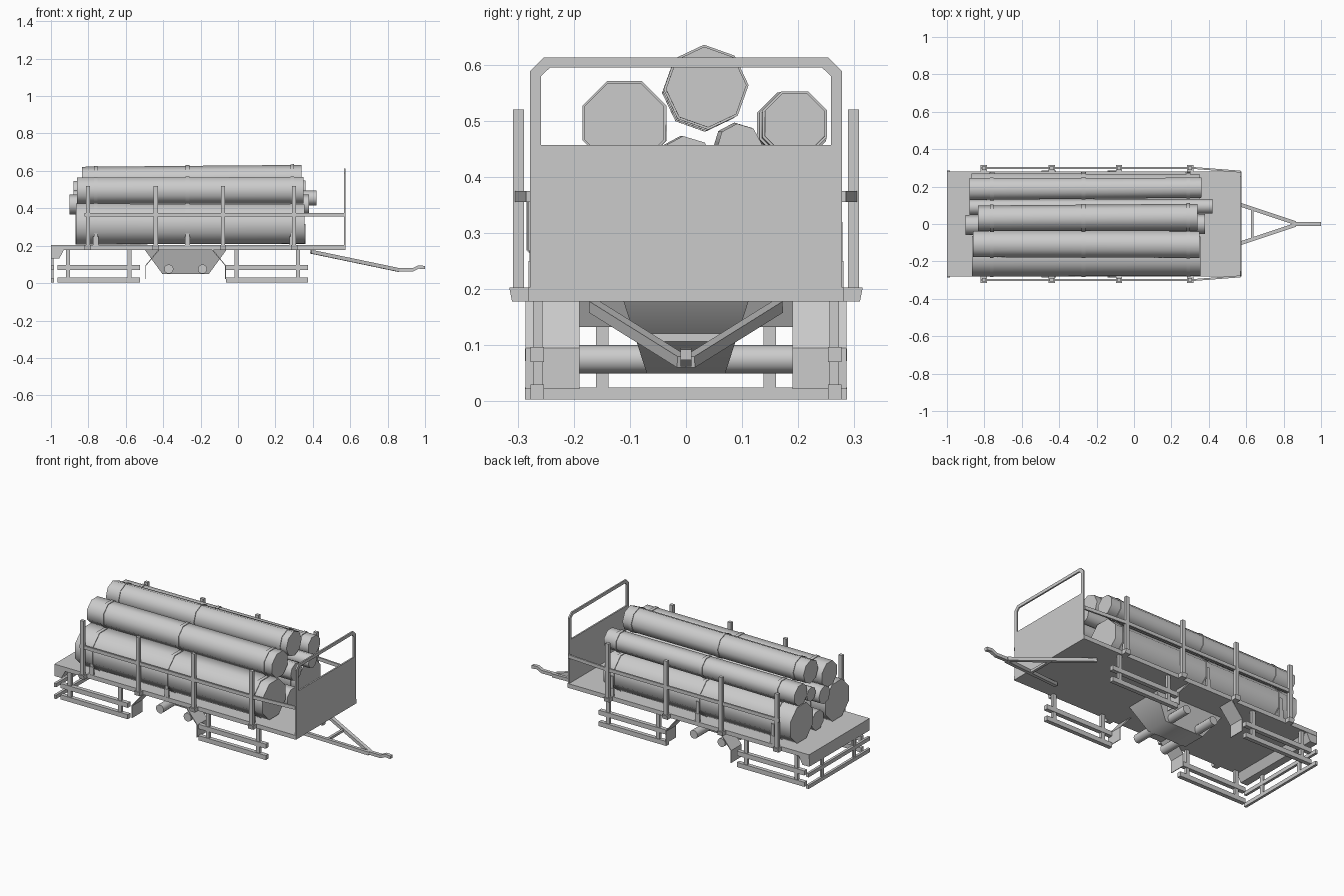
import bpy, bmesh, math
from mathutils import Vector

if "Cube" in bpy.data.objects:
    bpy.data.objects.remove(bpy.data.objects["Cube"])

grey = bpy.data.materials.new("plain_grey")
COLOR = (0.6, 0.6, 0.6, 1)
grey.diffuse_color = COLOR
grey.use_nodes = True
grey.node_tree.nodes["Principled BSDF"].inputs["Base Color"].default_value = COLOR


def finish(name, bm, smooth=None):
    bmesh.ops.recalc_face_normals(bm, faces=bm.faces)
    mesh = bpy.data.meshes.new(name)
    bm.to_mesh(mesh)
    bm.free()
    mesh.materials.append(grey)
    ob = bpy.data.objects.new(name, mesh)
    bpy.context.collection.objects.link(ob)
    if smooth:
        bpy.ops.object.select_all(action='DESELECT')
        ob.select_set(True)
        bpy.context.view_layer.objects.active = ob
        bpy.ops.object.shade_smooth_by_angle(angle=math.radians(smooth))
    return ob


def box(name, x, y, z):
    bm = bmesh.new()
    bmesh.ops.create_cube(bm, size=1)
    for v in bm.verts:
        v.co = [(a + b) / 2 + c * (b - a) for c, (a, b) in zip(v.co, (x, y, z))]
    return finish(name, bm)


def extrude(name, outline, offset):
    # Extrude a planar outline along a vector
    bm = bmesh.new()
    face = bm.faces.new([bm.verts.new(p) for p in outline])
    ext = bmesh.ops.extrude_face_region(bm, geom=[face])
    moved = [v for v in ext["geom"] if isinstance(v, bmesh.types.BMVert)]
    bmesh.ops.translate(bm, verts=moved, vec=offset)
    return finish(name, bm)


def beam(name, points, w, h):
    # Rectangular bar swept along a path, kept upright
    bm = bmesh.new()
    pts = [Vector(p) for p in points]
    rings = []
    for i, p in enumerate(pts):
        d = (pts[min(i + 1, len(pts) - 1)] - pts[max(i - 1, 0)]).normalized()
        side = d.cross(Vector((0, 0, 1))).normalized() * w / 2
        up = side.cross(d).normalized() * h / 2
        rings.append([bm.verts.new(p + side * a + up * b)
                      for a, b in ((1, 1), (-1, 1), (-1, -1), (1, -1))])
    for r, s in zip(rings, rings[1:]):
        for k in range(4):
            bm.faces.new((r[k], r[k - 1], s[k - 1], s[k]))
    bm.faces.new(rings[0])
    bm.faces.new(rings[-1])
    return finish(name, bm)


def rod(name, a, b, r1, r2, sides, turn=0.0, smooth=50):
    # Tapered prism between two points
    bm = bmesh.new()
    a, b = Vector(a), Vector(b)
    d = (b - a).normalized()
    u = Vector((0, 0, 1))
    v = d.cross(u).normalized()
    ends = []
    for p, r in ((a, r1), (b, r2)):
        ring = []
        for k in range(sides):
            t = turn + math.tau * k / sides
            ring.append(bm.verts.new(p + (u * math.cos(t) + v * math.sin(t)) * r))
        ends.append(ring)
        bm.faces.new(ring)
    for k in range(sides):
        bm.faces.new((ends[0][k], ends[0][k - 1], ends[1][k - 1], ends[1][k]))
    return finish(name, bm, smooth)


# Deck and rear lip
box("deck", (-1, 0.575), (-0.282, 0.282), (0.178, 0.203))
extrude("rear_lip", [(-1, -0.28, 0.18), (-1, -0.28, 0.132),
                     (-0.955, -0.28, 0.132), (-0.93, -0.28, 0.18)], (0, 0.56, 0))

# Headboard panel and chamfered hoop
box("headboard_panel", (0.566, 0.575), (-0.278, 0.278), (0.2, 0.457))
half = [(0.278, 0.45), (0.278, 0.588), (0.253, 0.613)]
inner = [(0.258, 0.45), (0.258, 0.58), (0.242, 0.595)]
outline = half + [(-y, z) for y, z in half[::-1]]
outline += [(-y, z) for y, z in inner] + inner[::-1]
extrude("headboard_hoop", [(0.566, y, z) for y, z in outline], (0.009, 0, 0))

# Side posts, rails, side guards and mudguards
for s, side in ((-1, "right"), (1, "left")):
    for i, x in enumerate((-0.803, -0.44, -0.08, 0.3)):
        box(f"{side}_post_{i}", (x - 0.011, x + 0.011),
            sorted((s * 0.289, s * 0.308)), (0.19, 0.52))
        extrude(f"{side}_post_foot_{i}",
                [(x - 0.017, s * 0.28, 0.178), (x - 0.017, s * 0.31, 0.178),
                 (x - 0.017, s * 0.315, 0.203), (x - 0.017, s * 0.28, 0.203)],
                (0.034, 0, 0))
    beam(f"{side}_rail", [(-0.82, s * 0.3, 0.365), (0.31, s * 0.3, 0.365),
                          (0.57, s * 0.28, 0.365)], 0.01, 0.02)
    for g, x0 in (("rear", -0.965), ("front", -0.065)):
        for i, z in enumerate((0.003, 0.07)):
            box(f"{side}_{g}_guard_rail_{i}", (x0, x0 + 0.44),
                sorted((s * 0.253, s * 0.277)), (z, z + 0.027))
        for i, x in enumerate((x0 + 0.057, x0 + 0.385)):
            box(f"{side}_{g}_guard_post_{i}", (x - 0.011, x + 0.011),
                sorted((s * 0.256, s * 0.273)), (0.01, 0.18))
    for g, m in (("front", 1), ("rear", -1)):
        x = [-0.28 + m * k for k in (0.145, 0.215, 0.211, 0.138)]
        extrude(f"{side}_{g}_mudguard",
                [(x[0], s * 0.19, 0.18), (x[1], s * 0.19, 0.095),
                 (x[1], s * 0.19, 0.022), (x[2], s * 0.19, 0.022),
                 (x[2], s * 0.19, 0.093), (x[3], s * 0.19, 0.18)],
                (0, s * 0.096, 0))
    # Rear guard uprights and drawbar arms
    box(f"{side}_rear_upright", (-0.996, -0.986),
        sorted((s * 0.138, s * 0.16)), (0.003, 0.135))
    beam(f"{side}_drawbar_arm", [(0.39, s * 0.163, 0.168),
                                 (0.86, s * 0.006, 0.07)], 0.02, 0.02)

# Rear guard rails
for i, z in enumerate((0.003, 0.072)):
    box(f"rear_guard_rail_{i}", (-1, -0.985), (-0.287, 0.287), (z, z + 0.022))

# Drawbar brace and tongue
box("drawbar_brace", (0.625, 0.64), (-0.085, 0.085), (0.107, 0.121))
beam("tow_tongue", [(0.84, 0, 0.072), (0.935, 0, 0.071),
                    (0.965, 0, 0.086), (1, 0, 0.083)], 0.02, 0.018)

# Tapered underbody and axles
bm = bmesh.new()
bmesh.ops.create_cube(bm, size=2)
for v in bm.verts:
    top = v.co.z > 0
    hx, hy, z = (0.22, 0.112, 0.18) if top else (0.125, 0.07, 0.05)
    v.co = (-0.28 + v.co.x * hx, v.co.y * hy, z)
finish("underbody", bm, 65)
for i, x in enumerate((-0.37, -0.19)):
    rod(f"axle_{i}", (x, -0.2, 0.075), (x, 0.2, 0.075), 0.025, 0.025, 12)

# Logs: x range, y and z at each end, radius at each end, sides, turn
logs = {
    "lower_right_log": (-0.865, 0.355, -0.172, -0.172, 0.316, 0.316, 0.118, 0.114, 8, 0.39),
    "lower_left_log": (-0.87, 0.35, 0.165, 0.165, 0.312, 0.312, 0.114, 0.11, 8, 0.39),
    "upper_right_log": (-0.86, 0.35, -0.108, -0.11, 0.494, 0.496, 0.075, 0.077, 8, 0.39),
    "upper_left_log": (-0.88, 0.36, 0.187, 0.194, 0.488, 0.495, 0.063, 0.058, 8, 0.39),
    "top_log": (-0.835, 0.34, 0.03, 0.036, 0.553, 0.56, 0.069, 0.072, 8, 0.05),
    "core_log": (-0.9, 0.38, -0.005, 0.0, 0.42, 0.42, 0.053, 0.053, 8, 0.1),
    "thin_log": (-0.88, 0.42, 0.09, 0.095, 0.455, 0.455, 0.042, 0.04, 8, 0.1),
    "floor_log": (-0.86, 0.36, 0.0, 0.0, 0.262, 0.262, 0.058, 0.058, 8, 0.39),
}
for name, (x0, x1, y0, y1, z0, z1, r0, r1, n, turn) in logs.items():
    a, b = Vector((x0, y0, z0)), Vector((x1, y1, z1))
    rod(name, a, b, r0, r1, n, turn)
    if name.startswith(("core", "thin", "floor")):
        continue
    # Straps hugging the outer logs
    for i, x in enumerate((-0.76, -0.27, 0.29)):
        t0, t1 = [(x + d - x0) / (x1 - x0) for d in (-0.01, 0.01)]
        r = r0 + (r1 - r0) * t0 + 0.004
        rod(f"{name}_strap_{i}", a.lerp(b, t0), a.lerp(b, t1), r, r, n, turn)

# Strap anchors on the deck
for i, x in enumerate((-0.76, -0.27, 0.29)):
    for s in (-1, 1):
        box(f"strap_anchor_{i}_{'left' if s > 0 else 'right'}", (x - 0.014, x + 0.014),
            sorted((s * 0.27, s * 0.281)), (0.2, 0.25))
        box(f"strap_tail_{i}_{'left' if s > 0 else 'right'}", (x - 0.01, x + 0.01),
            sorted((s * 0.274, s * 0.279)), (0.24, 0.32))
